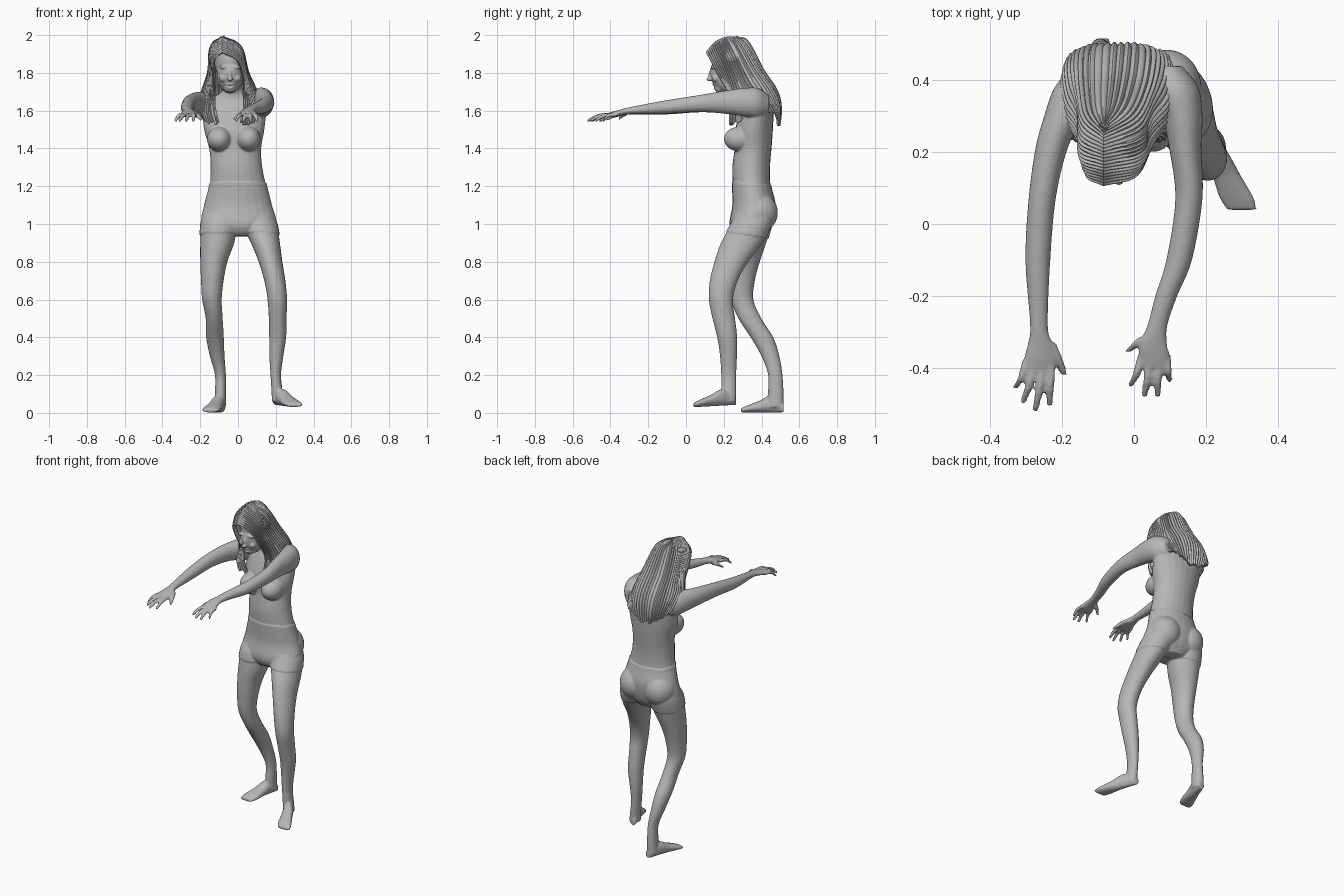
import bpy, bmesh, math, random
from mathutils import Vector, Matrix

random.seed(4)
if "Cube" in bpy.data.objects:
    bpy.data.objects.remove(bpy.data.objects["Cube"], do_unlink=True)

grey = bpy.data.materials.new("plain_grey")
grey.use_nodes = True
grey.diffuse_color = (0.47, 0.47, 0.47, 1)
grey.node_tree.nodes["Principled BSDF"].inputs["Base Color"].default_value = grey.diffuse_color


def spline(points, t):
    """Smooth curve through points of any dimension, t from 0 to 1."""
    pts = [Vector(p) for p in points]
    last = len(pts) - 1
    i = min(int(t * last), last - 1)
    f = t * last - i
    b, c = pts[i], pts[i + 1]
    a = pts[i - 1] if i > 0 else b * 2 - c
    d = pts[i + 2] if i + 2 <= last else c * 2 - b
    return b + (c - a) * (f / 2) + (a * 2 - b * 5 + c * 4 - d) * (f * f / 2) \
        + (b * 3 - a - c * 3 + d) * (f ** 3 / 2)


def loft(bm, rows, axis="z", sides=24, steps=5):
    """Closed tube of ellipses; a row is (height, x, other, x radius, other radius)."""
    rings = []
    total = (len(rows) - 1) * steps
    for k in range(total + 1):
        h, x, o, rx, ro = spline(rows, k / total)
        ring = []
        for s in range(sides):
            ang = math.tau * s / sides
            px, po = x + rx * math.cos(ang), o + ro * math.sin(ang)
            ring.append(bm.verts.new((px, po, h) if axis == "z" else (px, h, po)))
        rings.append(ring)
    faces = [bm.faces.new(rings[0]), bm.faces.new(rings[-1])]
    for lower, upper in zip(rings, rings[1:]):
        for s in range(sides):
            n = (s + 1) % sides
            faces.append(bm.faces.new((lower[s], lower[n], upper[n], upper[s])))
    bmesh.ops.recalc_face_normals(bm, faces=faces)


def blob(bm, centre, radii, tilt=0.0):
    """Ellipsoid, tilted about x."""
    m = Matrix.Translation(centre) @ Matrix.Rotation(tilt, 4, "X") @ Matrix.Diagonal((*radii, 1))
    bmesh.ops.create_icosphere(bm, subdivisions=4, radius=1, matrix=m)


def finish(name, bm):
    mesh = bpy.data.meshes.new(name)
    bm.to_mesh(mesh)
    bm.free()
    mesh.materials.append(grey)
    obj = bpy.data.objects.new(name, mesh)
    bpy.context.collection.objects.link(obj)
    bpy.ops.object.select_all(action="DESELECT")
    obj.select_set(True)
    bpy.context.view_layer.objects.active = obj
    return obj


def blend(obj, voxel, rounds):
    """Fuse overlapping volumes into one smooth skin."""
    remesh = obj.modifiers.new("fuse", "REMESH")
    remesh.mode = "VOXEL"
    remesh.voxel_size = voxel
    soft = obj.modifiers.new("soften", "SMOOTH")
    soft.iterations = rounds
    bpy.ops.object.convert(target="MESH")
    bpy.ops.object.shade_smooth()


# Torso and neck
body = bmesh.new()
loft(body, [
    (.94, .01, .34, .09, .08), (1, .005, .345, .19, .11), (1.1, 0, .36, .175, .11),
    (1.2, 0, .348, .15, .1), (1.3, -.008, .345, .137, .1), (1.4, -.015, .355, .138, .098),
    (1.5, -.02, .36, .16, .1), (1.6, -.02, .378, .165, .085), (1.66, -.02, .385, .13, .065),
    (1.7, -.025, .37, .062, .055), (1.75, -.035, .33, .05, .055), (1.82, -.045, .29, .05, .055)])
for x in (-.1, .055):
    blob(body, (x, .285, 1.45), (.064, .084, .066))
for x in (-.085, .09):
    blob(body, (x, .385, 1.06), (.092, .096, .1))

# Legs
loft(body, [
    (1.06, .1, .36, .075, .09), (1, .112, .345, .093, .105), (.9, .145, .295, .077, .11),
    (.8, .172, .24, .063, .09), (.7, .195, .2, .056, .074), (.6, .208, .185, .052, .064),
    (.5, .21, .2, .047, .06), (.4, .21, .218, .045, .053), (.3, .203, .225, .037, .045),
    (.2, .2, .226, .028, .04), (.1, .208, .226, .03, .04), (.06, .21, .225, .032, .04)])
loft(body, [
    (1.06, -.1, .36, .075, .09), (1, -.1, .345, .095, .108), (.9, -.11, .325, .09, .1),
    (.8, -.128, .307, .072, .084), (.7, -.136, .295, .06, .07), (.6, -.138, .297, .052, .06),
    (.5, -.126, .338, .045, .061), (.4, -.122, .402, .047, .06), (.3, -.11, .447, .039, .048),
    (.2, -.093, .473, .029, .038), (.1, -.093, .475, .03, .042), (.03, -.095, .475, .033, .042)])


# Feet
def foot(x, y, floor, turn, lift):
    rows = []
    for back, rx, rz in ((0, .02, .024), (.065, .033, .045), (.13, .04, .031),
                         (.19, .048, .019), (.225, .042, .011)):
        rows.append((y - back, x + turn * back, floor + lift * (.23 - back) + rz, rx, rz))
    loft(body, rows, "y")


foot(-.087, .517, .002, -.27, 0)
foot(.2, .264, .03, .45, .05)

# Arms, reaching forward
loft(body, [
    (.44, -.13, 1.62, .04, .04), (.38, -.16, 1.625, .062, .07), (.3, -.195, 1.635, .056, .066),
    (.21, -.23, 1.64, .045, .055), (.07, -.256, 1.635, .038, .044), (-.1, -.268, 1.615, .035, .035),
    (-.28, -.265, 1.6, .025, .02), (-.33, -.262, 1.592, .034, .017),
    (-.38, -.262, 1.582, .046, .015), (-.415, -.265, 1.575, .04, .011)], "y")
loft(body, [
    (.44, .09, 1.63, .045, .05), (.38, .115, 1.64, .065, .08), (.3, .135, 1.645, .056, .074),
    (.21, .143, 1.645, .045, .062), (.07, .153, 1.638, .038, .045), (-.1, .126, 1.62, .036, .036),
    (-.2, .09, 1.61, .031, .028), (-.28, .066, 1.602, .028, .02), (-.33, .054, 1.594, .038, .017),
    (-.37, .056, 1.584, .045, .015), (-.4, .058, 1.578, .038, .011)], "y")


# Fingers: each runs from a knuckle to its tip
def hand(centre, knuckle_y, tips, thumb_base, thumb_tip):
    for k, (tx, ty) in enumerate(tips):
        bx = centre + (k - 1.5) * .023
        mid = (bx + tx) / 2
        loft(body, [(knuckle_y + .02, bx, 1.58, .012, .011),
                    ((knuckle_y + ty) / 2, mid, 1.573, .0115, .011),
                    (ty + .008, tx, 1.55, .0095, .009), (ty, tx, 1.547, .006, .006)], "y", 12)
    (bx, by), (tx, ty) = thumb_base, thumb_tip
    loft(body, [(by, bx, 1.585, .017, .013), ((by + ty) / 2, (bx + tx) / 2, 1.575, .016, .012),
                (ty, tx, 1.555, .01, .008)], "y", 12)


hand(-.265, -.4, ((-.328, -.46), (-.308, -.5), (-.274, -.522), (-.236, -.508)),
     (-.235, -.33), (-.194, -.42))
hand(.056, -.385, ((-.008, -.455), (.03, -.482), (.066, -.482), (.099, -.442)),
     (.03, -.315), (-.018, -.357))

figure = finish("body", body)
blend(figure, .006, 4)

# Clothing edges: shorts stand slightly proud of the skin
outward = [v.normal.copy() for v in figure.data.vertices]
for v, n in zip(figure.data.vertices, outward):
    if .94 + .15 * (.34 - v.co.y) < v.co.z < 1.215 - .1 * (v.co.y - .34):
        v.co += n * .005
    v.co.z = max(v.co.z, 0)

# Head with brow, nose, cheeks, lips and chin
head = bmesh.new()
mid = -.042
blob(head, (mid, .252, 1.862), (.083, .115, .11))
blob(head, (mid, .21, 1.79), (.07, .08, .1), .3)
blob(head, (mid, .18, 1.722), (.034, .03, .028))
blob(head, (mid, .134, 1.795), (.009, .014, .034), -.25)
blob(head, (mid, .124, 1.767), (.014, .016, .011))
for s in (-1, 1):
    blob(head, (mid + s * .035, .158, 1.772), (.024, .022, .022))
    blob(head, (mid + s * .03, .145, 1.83), (.026, .014, .01))
    blob(head, (mid + s * .029, .152, 1.808), (.013, .011, .008))
for k in range(-4, 5):
    drop = .0006 * k * k
    blob(head, (mid + k * .006, .146 + drop, 1.738 + drop), (.006, .007, .005))
    blob(head, (mid + k * .006, .152 + drop, 1.719 + drop * 1.8), (.006, .007, .005))
blend(finish("head", head), .004, 2)

# Hair: guide strands from the parting to the tips, front lock to back centre
guides = [
    [(0, .105, 1.91), (.062, .125, 1.87), (.085, .175, 1.78), (.08, .23, 1.68),
     (.07, .228, 1.6), (.05, .24, 1.52)],
    [(0, .15, 1.962), (.078, .17, 1.91), (.1, .22, 1.8), (.122, .255, 1.68),
     (.14, .25, 1.6), (.12, .25, 1.53)],
    [(0, .2, 1.988), (.082, .23, 1.935), (.105, .29, 1.81), (.14, .34, 1.72),
     (.155, .41, 1.66), (.14, .46, 1.59)],
    [(0, .25, 1.993), (.068, .3, 1.95), (.095, .375, 1.82), (.105, .45, 1.71),
     (.1, .488, 1.62), (.075, .492, 1.55)],
    [(0, .27, 1.993), (0, .33, 1.965), (0, .408, 1.82), (0, .48, 1.71),
     (0, .503, 1.62), (0, .495, 1.51)]]
mirrored = [[(-x, y, z) for x, y, z in g] for g in guides[:-1]]
guides = mirrored + guides[::-1]

locks, per_lock, rows = 44, 6, 36
lift = [random.uniform(.5, 1.3) for _ in range(locks + 1)]
length = [random.uniform(.95, 1) for _ in range(locks + 1)]
hair = bmesh.new()
grid, ridges = [], []
for c in range(locks * per_lock + 1):
    lock = c // per_lock
    column = []
    for r in range(rows + 1):
        t = r / rows * length[lock]
        p = spline([spline(g, t) for g in guides], c / (locks * per_lock))
        p.x += -.045 - .04 * (1 - t) ** 3
        column.append(hair.verts.new(p))
        wave = abs(math.sin(math.pi * c / per_lock)) - .5
        ridges.append(.008 * wave * lift[lock] * min(1, t * 5 + .2))
    grid.append(column)
for left, right in zip(grid, grid[1:]):
    for r in range(rows):
        hair.faces.new((left[r], left[r + 1], right[r + 1], right[r]))
hair.normal_update()
core = Vector((-.045, .3, 1.75))
if sum(f.normal.dot(f.calc_center_median() - core) for f in hair.faces) < 0:
    bmesh.ops.reverse_faces(hair, faces=hair.faces[:])
    hair.normal_update()
pushed = [v.co + v.normal * d for v, d in zip(hair.verts, ridges)]
for v, p in zip(hair.verts, pushed):
    v.co = p
long_hair = finish("hair", hair)
shell = long_hair.modifiers.new("thickness", "SOLIDIFY")
shell.thickness = .014
shell.offset = -1
bpy.ops.object.convert(target="MESH")
bpy.ops.object.shade_smooth_by_angle(angle=math.radians(35))
